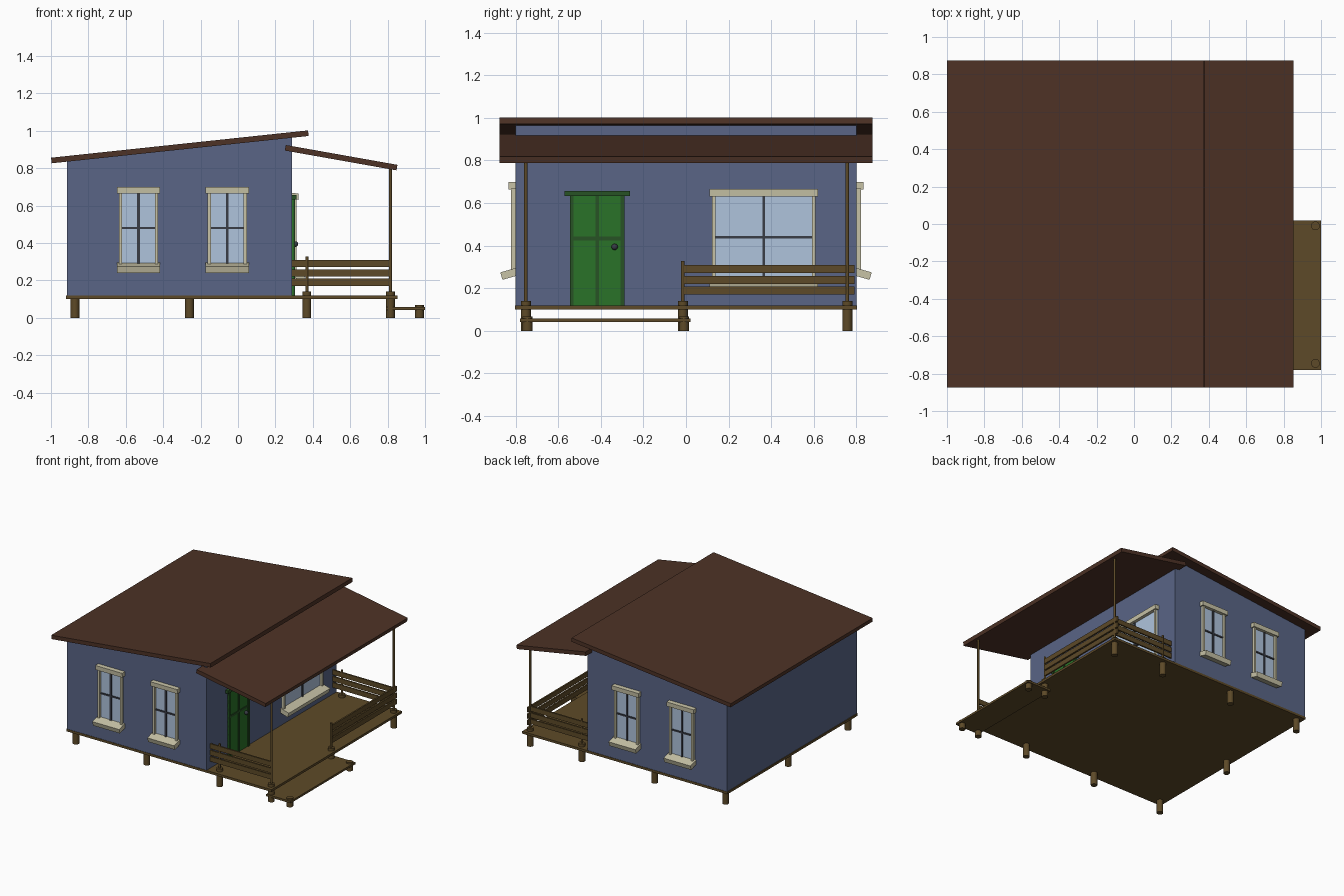
import bpy, bmesh
from math import pi, atan2, hypot
from mathutils import Matrix, Vector

if "Cube" in bpy.data.objects:
    bpy.data.objects.remove(bpy.data.objects["Cube"])


def material(name, rgb):
    m = bpy.data.materials.new(name)
    m.diffuse_color = (*rgb, 1)
    m.use_nodes = True
    m.node_tree.nodes["Principled BSDF"].inputs["Base Color"].default_value = m.diffuse_color
    return m


WALL = material("blue_wall", (0.10, 0.13, 0.24))
ROOF = material("brown_roof", (0.075, 0.032, 0.019))
WOOD = material("wood", (0.11, 0.068, 0.021))
CREAM = material("cream_trim", (0.57, 0.54, 0.38))
GLASS = material("glass", (0.43, 0.55, 0.72))
DARK = material("dark_metal", (0.04, 0.045, 0.06))
GREEN = material("green_door", (0.023, 0.17, 0.021))
TRIM = material("green_trim", (0.02, 0.085, 0.018))


def finish(name, bm, mat, smooth=False):
    bmesh.ops.recalc_face_normals(bm, faces=bm.faces)
    me = bpy.data.meshes.new(name)
    bm.to_mesh(me)
    bm.free()
    me.materials.append(mat)
    ob = bpy.data.objects.new(name, me)
    bpy.context.collection.objects.link(ob)
    if smooth:
        bpy.ops.object.select_all(action='DESELECT')
        ob.select_set(True)
        bpy.context.view_layer.objects.active = ob
        bpy.ops.object.shade_smooth_by_angle()
    return ob


def box(name, x, y, z, mat, frame=Matrix(), tilt=0.0):
    """Box from (min, max) ranges, tilted about its own x axis, placed in a frame."""
    bm = bmesh.new()
    size = (x[1] - x[0], y[1] - y[0], z[1] - z[0])
    mid = Vector((sum(x) / 2, sum(y) / 2, sum(z) / 2))
    m = frame @ Matrix.Translation(mid) @ Matrix.Rotation(tilt, 4, 'X') @ Matrix.Diagonal((*size, 1))
    bmesh.ops.create_cube(bm, size=1, matrix=m)
    return finish(name, bm, mat)


def post(name, x, y, z0, z1, r):
    bm = bmesh.new()
    bmesh.ops.create_cone(bm, cap_ends=True, segments=20, radius1=r, radius2=r, depth=z1 - z0,
                          matrix=Matrix.Translation((x, y, (z0 + z1) / 2)))
    return finish(name, bm, WOOD, True)


def extrude_y(name, profile, half, mat):
    """Extrude an xz profile between y = -half and y = half."""
    bm = bmesh.new()
    f = bm.faces.new([bm.verts.new((x, -half, z)) for x, z in profile])
    new = bmesh.ops.extrude_face_region(bm, geom=[f])["geom"]
    bmesh.ops.translate(bm, vec=(0, 2 * half, 0),
                        verts=[v for v in new if isinstance(v, bmesh.types.BMVert)])
    return finish(name, bm, mat)


def roof(name, a, b, t):
    """Slab whose centre line runs from a to b in the xz plane."""
    d = Vector((b[0] - a[0], b[1] - a[1])).normalized()
    n = Vector((-d.y, d.x)) * t / 2
    a, b = Vector(a), Vector(b)
    extrude_y(name, [a - n, b - n, b + n, a + n], 0.875, ROOF)


# Body, roofs, floor and step
extrude_y("house_walls", [(-0.915, 0.115), (0.29, 0.115), (0.29, 0.972), (-0.915, 0.842)], 0.8, WALL)
roof("main_roof", (-0.998, 0.841), (0.376, 0.987), 0.03)
roof("porch_roof", (0.253, 0.909), (0.85, 0.803), 0.03)
box("floor_deck", (-0.92, 0.852), (-0.803, 0.803), (0.10, 0.118), WOOD)
box("porch_step", (0.79, 1.0), (-0.78, 0.02), (0.042, 0.058), WOOD)

# Foundation posts and step posts
FRONT, MID, BACK = -0.752, -0.015, 0.757
for x in (-0.872, -0.26, 0.368, 0.815):
    for y in (FRONT, MID, BACK):
        if y == MID and x in (-0.26, 0.368):
            continue
        porch = x > 0
        post("foundation_post", x, y, 0, 0.14 if porch else 0.105, 0.0235)
for y in (-0.745, -0.01):
    post("step_post", 0.97, y, 0, 0.068, 0.0235)

# Roof poles and railing poles
for y in (FRONT, BACK):
    post("roof_pole", 0.815, y, 0.13, 0.806, 0.008)
    post("railing_pole", 0.368, y, 0.13, 0.328, 0.008)
post("railing_pole", 0.815, MID, 0.13, 0.328, 0.008)

# Railing boards on both sides and half of the front of the porch
for z in (0.19, 0.239, 0.29):
    band = (z - 0.019, z + 0.019)
    for y in (FRONT, BACK):
        box("side_rail", (0.288, 0.82), (y - 0.006, y + 0.006), band, WOOD)
    box("porch_rail", (0.809, 0.821), (MID, 0.79), band, WOOD)


def wall_frame(x, y, angle):
    # local -y points out of the wall
    return Matrix.Translation((x, y, 0)) @ Matrix.Rotation(angle, 4, 'Z')


def window(frame, w, z0, z1, zbar):
    """Window of half width w; z0..z1 is the opening between sill and header."""
    box("window_glass", (-w, w), (-0.006, 0.01), (z0 - 0.01, z1), GLASS, frame)
    for s in (-1, 1):
        a = s * (w - 0.009)
        box("window_jamb", (a - 0.009, a + 0.009), (-0.022, 0.005), (z0 - 0.01, z1 + 0.005), CREAM, frame)
    box("window_mullion", (-0.007, 0.007), (-0.013, 0), (z0, z1), DARK, frame)
    box("window_crossbar", (-w + 0.01, w - 0.01), (-0.013, 0), (zbar - 0.006, zbar + 0.006), DARK, frame)
    box("window_header", (-w - 0.011, w + 0.011), (-0.033, 0.005), (z1, z1 + 0.034), CREAM, frame, 0.05)
    box("window_sill", (-w - 0.011, w + 0.011), (-0.068, 0.005), (z0 - 0.041, z0 - 0.005), CREAM, frame, 0.28)


# Two windows on each side wall, one wide window on the porch
for x in (-0.532, -0.057):
    window(wall_frame(x, -0.8, 0), 0.105, 0.29, 0.665, 0.48)
    window(wall_frame(x, 0.8, pi), 0.105, 0.29, 0.665, 0.48)
window(wall_frame(0.29, 0.365, pi / 2), 0.244, 0.25, 0.632, 0.44)

# Door with raised strips, header and knob
door = wall_frame(0.29, -0.417, pi / 2)
box("door_panel", (-0.128, 0.128), (-0.008, 0.01), (0.115, 0.635), GREEN, door)
for a in (-0.119, 0, 0.119):
    box("door_strip", (a - 0.009, a + 0.009), (-0.014, 0), (0.117, 0.635), TRIM, door)
box("door_crossbar", (-0.12, 0.12), (-0.013, 0), (0.424, 0.442), TRIM, door)
box("door_header", (-0.154, 0.154), (-0.024, 0.005), (0.632, 0.656), TRIM, door)
bm = bmesh.new()
bmesh.ops.create_uvsphere(bm, u_segments=16, v_segments=10, radius=0.015,
                          matrix=Matrix.Translation((0.307, -0.335, 0.394)))
finish("door_knob", bm, DARK, True)
